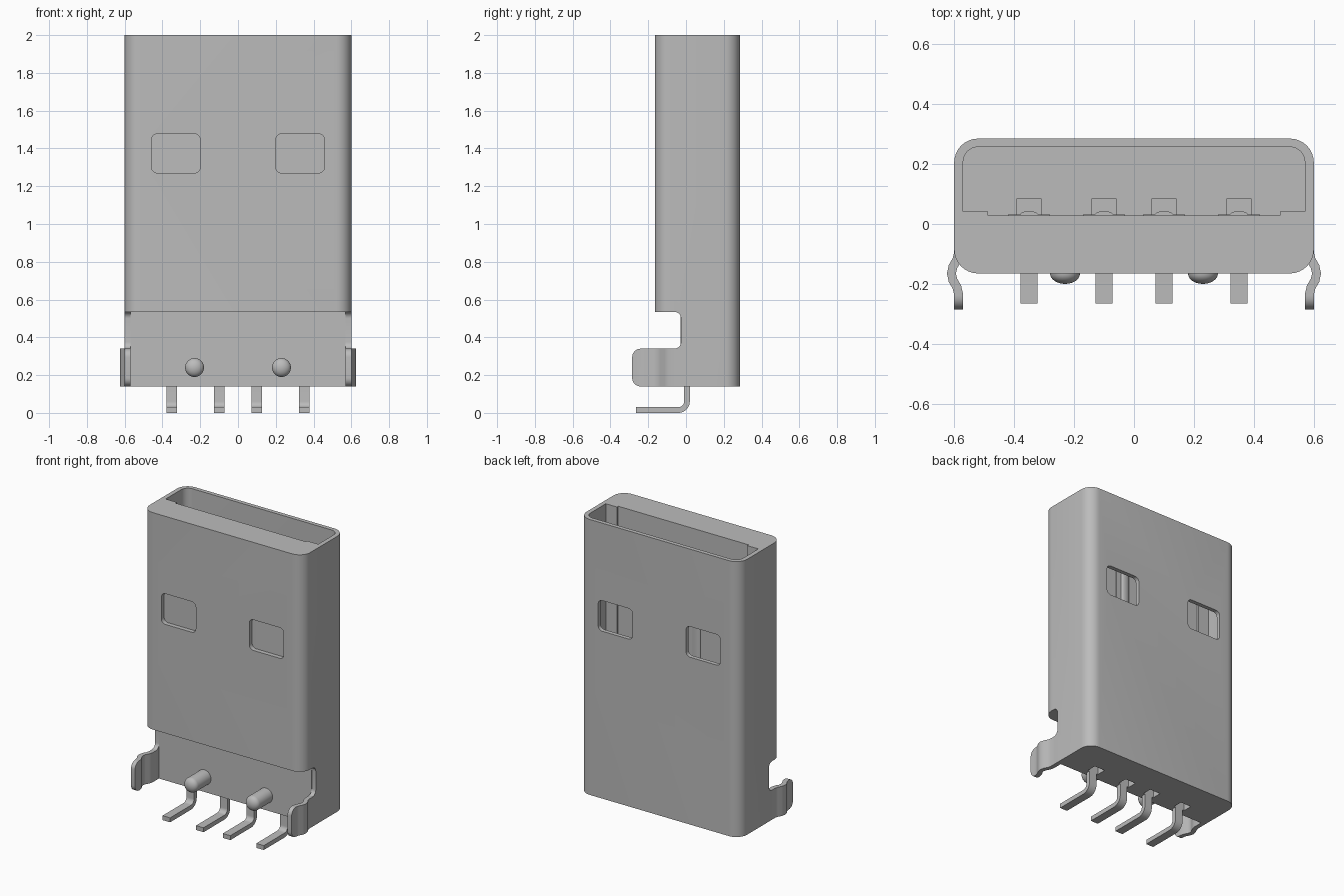
import bpy, bmesh, math
from mathutils import Vector

old = bpy.data.objects.get("Cube")
if old:
    bpy.data.objects.remove(old, do_unlink=True)

grey = bpy.data.materials.new("plain grey")
grey.use_nodes = True
COLOUR = (0.5, 0.5, 0.5, 1)
grey.diffuse_color = COLOUR
grey.node_tree.nodes["Principled BSDF"].inputs["Base Color"].default_value = COLOUR


def rounded_rect(u0, u1, v0, v1, r, steps=8):
    """Outline of a rectangle with round corners."""
    pts = []
    corners = [(u1 - r, v1 - r), (u0 + r, v1 - r), (u0 + r, v0 + r), (u1 - r, v0 + r)]
    for k, (cu, cv) in enumerate(corners):
        for i in range(steps + 1):
            a = math.pi / 2 * (k + i / steps)
            pts.append((cu + r * math.cos(a), cv + r * math.sin(a)))
    return pts


def ribbon(path, thick):
    """Outline of a sheet of even thickness that follows a path."""
    path = [Vector(p) for p in path]
    left, right = [], []
    for i, p in enumerate(path):
        t = (path[min(i + 1, len(path) - 1)] - path[max(i - 1, 0)]).normalized()
        n = Vector((-t.y, t.x)) * thick / 2
        left.append(tuple(p + n))
        right.append(tuple(p - n))
    return left + right[::-1]


def prism(name, outline, axis, lo, hi):
    """Extrude an outline along x (outline is y,z), y (x,z) or z (x,y)."""
    place = {"x": lambda u, v, w: (w, u, v),
             "y": lambda u, v, w: (u, w, v),
             "z": lambda u, v, w: (u, v, w)}[axis]
    bm = bmesh.new()
    base = bm.faces.new([bm.verts.new(place(u, v, lo)) for u, v in outline])
    new = bmesh.ops.extrude_face_region(bm, geom=[base])["geom"]
    move = Vector(place(0, 0, hi - lo))
    bmesh.ops.translate(bm, verts=[g for g in new if isinstance(g, bmesh.types.BMVert)], vec=move)
    bmesh.ops.recalc_face_normals(bm, faces=bm.faces)
    return add(name, bm)


def add(name, bm):
    mesh = bpy.data.meshes.new(name)
    bm.to_mesh(mesh)
    bm.free()
    mesh.materials.append(grey)
    ob = bpy.data.objects.new(name, mesh)
    bpy.context.collection.objects.link(ob)
    return ob


def box(name, x0, x1, y0, y1, z0, z1):
    return prism(name, [(x0, y0), (x1, y0), (x1, y1), (x0, y1)], "z", z0, z1)


def boolean(ob, tool, operation="DIFFERENCE"):
    """Apply a boolean and remove its cutter."""
    mod = ob.modifiers.new("cut", "BOOLEAN")
    mod.operation, mod.solver, mod.object = operation, "EXACT", tool
    bpy.context.view_layer.objects.active = ob
    bpy.ops.object.modifier_apply(modifier=mod.name)
    bpy.data.objects.remove(tool, do_unlink=True)


BOTTOM, TOP, STEP, FLOOR = 0.14, 2.0, 0.535, 0.9
PINS = (-0.35, -0.1, 0.1, 0.35)

# Metal shell: round-cornered tube with windows and a cut-away lower front
shell = prism("shell", rounded_rect(-0.6, 0.6, -0.165, 0.285, 0.08), "z", BOTTOM, TOP)
boolean(shell, prism("bore", rounded_rect(-0.57, 0.57, -0.135, 0.257, 0.05), "z", 0, 2.1))
for side in (-1, 1):
    x0, x1 = sorted((side * 0.2, side * 0.457))
    window = rounded_rect(x0, x1, 1.27, 1.477, 0.03)
    boolean(shell, prism("front_window", window, "y", -0.3, -0.05))
    boolean(shell, prism("back_window", window, "y", 0.2, 0.4))
boolean(shell, prism("notch", rounded_rect(-0.5, -0.027, 0.34, STEP, 0.035), "x", -1, 1))
boolean(shell, box("notch_edge", -1, 1, -0.5, -0.07, 0.34, STEP))
boolean(shell, box("lower_front", -1, 1, -0.5, -0.06, 0, 0.36))

# Insulator: tongue in the open end, solid base below
core = prism("insulator", rounded_rect(-0.57, 0.57, -0.135, 0.257, 0.05), "z", BOTTOM, TOP)
boolean(core, box("cavity", -0.6, 0.6, 0.042, 0.4, FLOOR, 2.1))
boolean(core, box("tongue_recess", -0.487, 0.487, 0.028, 0.1, FLOOR, 2.1))
boolean(core, box("base_front", -1, 1, -0.5, -0.03, 0, STEP))
for x in PINS:
    boolean(core, box("floor_pocket", x - 0.04, x + 0.04, 0.028, 0.085, FLOOR - 0.1, 1))
    boolean(core, box("pin_pocket", x - 0.04, x + 0.04, 0.02, 0.085, 0, BOTTOM + 0.1))

# Contacts on the tongue and bent solder pins below
bend = [(-0.04 + 0.045 * math.sin(a), 0.06 - 0.045 * math.cos(a))
        for a in (math.pi / 2 * i / 8 for i in range(9))]
for i, x in enumerate(PINS, 1):
    crown = [(x + 0.03 * math.cos(a), 0.031 + 0.012 * math.sin(a))
             for a in (math.pi * k / 10 for k in range(11))]
    strip = [(x - 0.07, 0.031), (x - 0.07, 0.02), (x + 0.07, 0.02), (x + 0.07, 0.031)]
    prism(f"contact_{i}", crown + strip, "z", FLOOR, 1.85)
    pin = ribbon([(-0.265, 0.015)] + bend + [(0.005, 0.24)], 0.03)
    prism(f"pin_{i}", pin, "x", x - 0.028, x + 0.028)

# Spring tabs at the sides and round-nosed pegs on the base
for side, label in ((1, "left"), (-1, "right")):
    path = [(0.585, -0.05), (0.585, -0.095), (0.591, -0.12), (0.604, -0.142), (0.609, -0.165),
            (0.604, -0.188), (0.591, -0.21), (0.585, -0.235), (0.585, -0.285)]
    tab = prism(f"{label}_tab", ribbon([(side * x, y) for x, y in path], 0.03), "z", 0.1, 0.4)
    boolean(tab, prism("tab_outline", rounded_rect(-0.285, 0.1, BOTTOM, 0.34, 0.045), "x", -1, 1),
            "INTERSECT")

    bm = bmesh.new()
    nose = [(0.0, -0.2)] + [(0.05 * math.sin(a), -0.165 - 0.035 * math.cos(a))
                            for a in (math.pi / 2 * k / 6 for k in range(1, 7))] + [(0.05, 0.0)]
    verts = [bm.verts.new((r, y, 0)) for r, y in nose]
    edges = [bm.edges.new(pair) for pair in zip(verts, verts[1:])]
    bmesh.ops.spin(bm, geom=verts + edges, cent=(0, 0, 0), axis=(0, 1, 0),
                   angle=2 * math.pi, steps=32, use_merge=True)
    bmesh.ops.remove_doubles(bm, verts=bm.verts, dist=1e-4)
    bmesh.ops.recalc_face_normals(bm, faces=bm.faces)
    bmesh.ops.translate(bm, verts=bm.verts, vec=(side * 0.23, 0, 0.24))
    add(f"{label}_peg", bm)

# Smooth curves, sharp corners
bpy.ops.object.select_all(action="DESELECT")
for ob in bpy.context.scene.objects:
    if ob.type == "MESH" and grey.name in ob.data.materials:
        ob.select_set(True)
        bpy.context.view_layer.objects.active = ob
bpy.ops.object.shade_smooth_by_angle(angle=math.radians(30))
